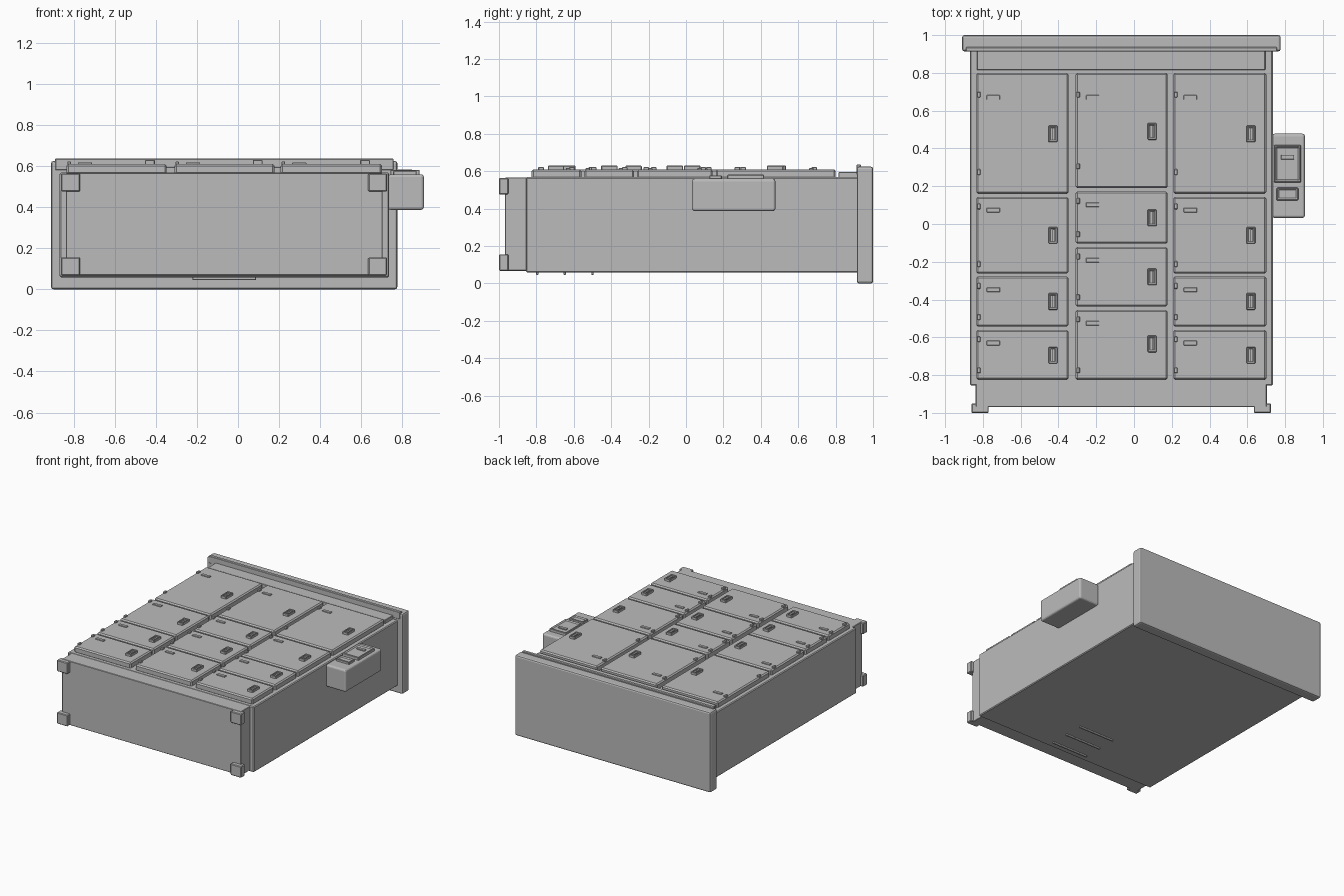
import bpy
import bmesh
from mathutils import Matrix, Vector

cube = bpy.data.objects.get("Cube")
if cube:
    bpy.data.objects.remove(cube, do_unlink=True)

GREY = (0.5, 0.5, 0.5, 1.0)
metal = bpy.data.materials.new("grey_metal")
metal.use_nodes = True
metal.diffuse_color = GREY
metal.node_tree.nodes["Principled BSDF"].inputs["Base Color"].default_value = GREY


def box(name, x, y, z, bevel=0.0, segments=1, recess=None):
    """Box from three (low, high) ranges; recess = (rim width, depth) sinks the top."""
    bm = bmesh.new()
    spans = Vector((x[1] - x[0], y[1] - y[0], z[1] - z[0]))
    centre = Vector((sum(x) / 2, sum(y) / 2, sum(z) / 2))
    bmesh.ops.create_cube(bm, size=1, matrix=Matrix.Translation(centre) @ Matrix.Diagonal(spans).to_4x4())
    if recess:
        top = max(bm.faces, key=lambda f: f.calc_center_median().z)
        bmesh.ops.inset_region(bm, faces=[top], thickness=recess[0])
        inner = bmesh.ops.extrude_face_region(bm, geom=[top])
        verts = [g for g in inner["geom"] if isinstance(g, bmesh.types.BMVert)]
        bmesh.ops.translate(bm, verts=verts, vec=(0, 0, -recess[1]))
        if top.is_valid:
            bmesh.ops.delete(bm, geom=[top], context="FACES_ONLY")
        bmesh.ops.recalc_face_normals(bm, faces=bm.faces)
    mesh = bpy.data.meshes.new(name)
    bm.to_mesh(mesh)
    bm.free()
    mesh.materials.append(metal)
    obj = bpy.data.objects.new(name, mesh)
    bpy.context.collection.objects.link(obj)
    if bevel:
        mod = obj.modifiers.new("edge_bevel", "BEVEL")
        mod.width = bevel
        mod.segments = segments
    return obj


def around(c, size):
    return (c - size / 2, c + size / 2)


# Cabinet shell, plinth and corner feet
box("cabinet_body", (-0.868, 0.735), (-0.855, 0.93), (0.058, 0.568), 0.006)
box("plinth", (-0.838, 0.703), (-0.968, -0.84), (0.068, 0.566), 0.003)
for x in (-0.815, 0.68):
    for z in (0.112, 0.52):
        box("foot", around(x, 0.092), (-1.0, -0.95), around(z, 0.088), 0.005)

# Overhanging cap with a raised lip, and the header panel
box("top_cap", (-0.91, 0.776), (0.914, 1.0), (0.0, 0.625), 0.012, 2)
box("cap_lip", (-0.89, 0.757), (0.912, 0.936), (0.58, 0.636), 0.003)
box("header_panel", (-0.832, 0.695), (0.815, 0.92), (0.55, 0.596), 0.003)

# Locker doors: outer columns share one row layout, the middle differs
outer = [(0.16, 0.80, 0.477), (-0.262, 0.143, -0.06), (-0.543, -0.278, -0.41), (-0.825, -0.56, -0.695)]
middle = [(0.19, 0.80, 0.49), (-0.104, 0.172, 0.033), (-0.437, -0.122, -0.28), (-0.825, -0.455, -0.635)]
columns = [(-0.835, -0.347, outer), (-0.309, 0.178, middle), (0.208, 0.701, outer)]

for left, right, rows in columns:
    for bottom, top, grip_y in rows:
        box("door", (left, right), (bottom, top), (0.56, 0.61), 0.009)
        # Recessed handle with a pull bar
        grip_x = right - 0.082
        box("handle", around(grip_x, 0.048), around(grip_y, 0.088), (0.605, 0.630), 0.004,
            recess=(0.011, 0.014))
        box("handle_bar", around(grip_x + 0.004, 0.012), around(grip_y, 0.064), (0.61, 0.624))
        # Hinges near both ends of the door
        inset = 0.115 if top - bottom > 0.5 else 0.05
        for y in (top - inset, bottom + inset):
            box("hinge", around(left + 0.013, 0.018), around(y, 0.03), (0.59, 0.622), 0.003)
        # Number plate
        label_y = top - (0.13 if top - bottom > 0.5 else 0.07)
        box("number_plate", around(left + 0.09, 0.07), around(label_y, 0.024), (0.605, 0.617), 0.002)

# Side control unit
box("control_box", (0.73, 0.905), (0.032, 0.478), (0.387, 0.56), 0.014, 3)
box("screen", (0.742, 0.884), (0.22, 0.418), (0.55, 0.582), 0.004, recess=(0.015, 0.008))
box("screen_button", (0.778, 0.848), (0.342, 0.366), (0.57, 0.583), 0.002)
box("card_reader", (0.755, 0.87), (0.125, 0.192), (0.55, 0.578), 0.004, recess=(0.012, 0.008))

# Rear vent strips
for y in (-0.795, -0.648, -0.5):
    box("rear_vent", around(-0.067, 0.31), around(y, 0.012), (0.046, 0.062), 0.002)
